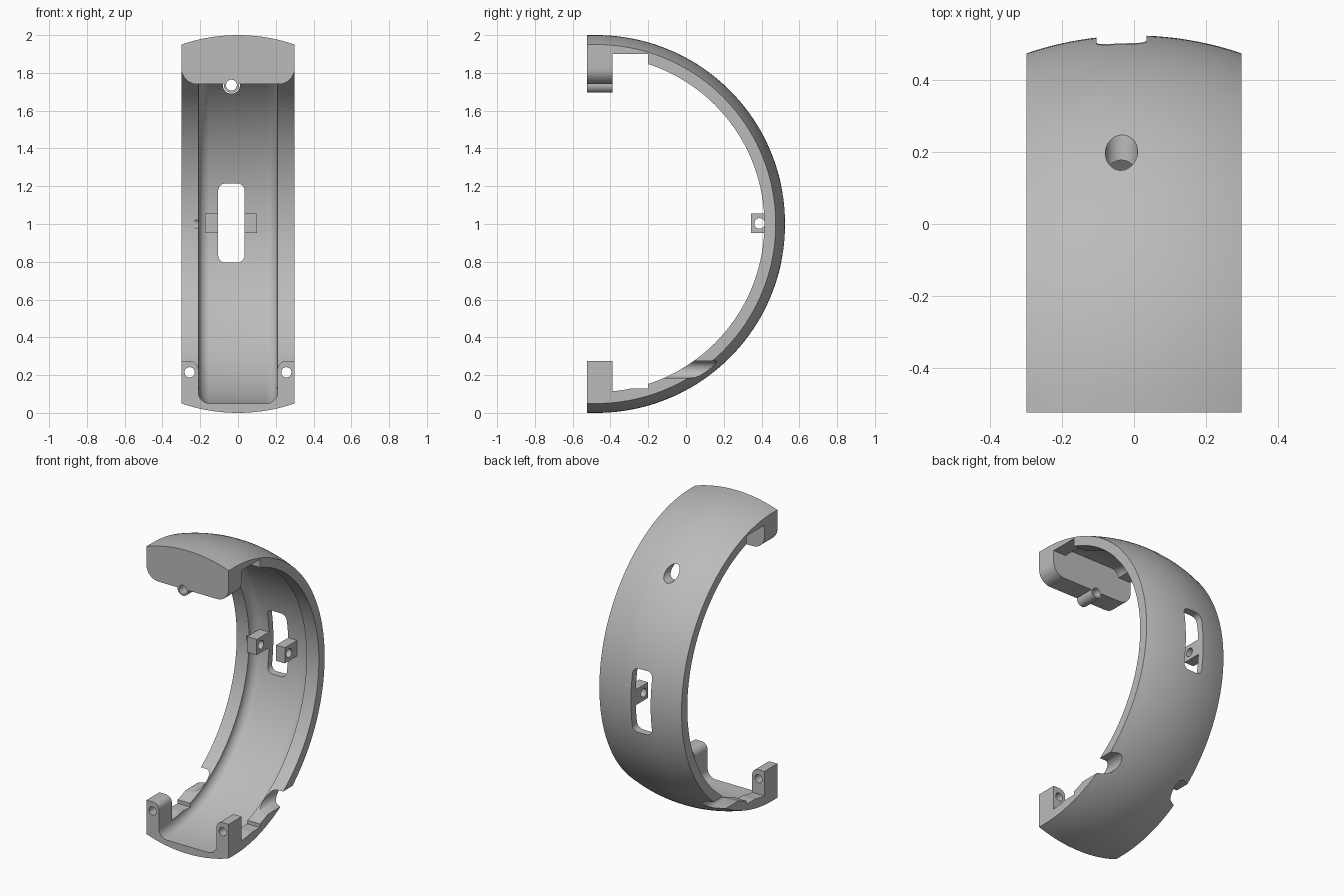
import bpy, bmesh
from math import sin, cos, pi, sqrt

if "Cube" in bpy.data.objects:
    bpy.data.objects.remove(bpy.data.objects["Cube"])

grey = bpy.data.materials.new("plain grey")
grey.use_nodes = True
COLOUR = (0.5, 0.5, 0.5, 1)
grey.diffuse_color = COLOUR
grey.node_tree.nodes["Principled BSDF"].inputs["Base Color"].default_value = COLOUR

CY, CZ = -0.475, 1.0      # arc centre
FRONT, PAD = -0.525, -0.39  # end faces and back of the end blocks
W = 0.3                   # half width


def skin(name, rings):
    """Closed solid through a series of matching outlines."""
    bm = bmesh.new()
    loops = [[bm.verts.new(p) for p in ring] for ring in rings]
    n = len(loops[0])
    for a, b in zip(loops, loops[1:]):
        for i in range(n):
            j = (i + 1) % n
            bm.faces.new((a[i], a[j], b[j], b[i]))
    bm.faces.new(loops[0])
    bm.faces.new(loops[-1])
    bmesh.ops.recalc_face_normals(bm, faces=bm.faces)
    mesh = bpy.data.meshes.new(name)
    bm.to_mesh(mesh)
    bm.free()
    mesh.materials.append(grey)
    ob = bpy.data.objects.new(name, mesh)
    bpy.context.collection.objects.link(ob)
    return ob


def prism(name, outline, lo, hi, axis="y"):
    """Outline (u, z) pushed along y, or outline (y, z) pushed along x."""
    if axis == "y":
        return skin(name, [[(u, d, z) for u, z in outline] for d in (lo, hi)])
    return skin(name, [[(d, u, z) for u, z in outline] for d in (lo, hi)])


def arc(u, z, r, start, end, steps=10):
    return [(u + r * cos(start + (end - start) * i / steps),
             z + r * sin(start + (end - start) * i / steps)) for i in range(steps + 1)]


def circle(u, z, r):
    return arc(u, z, r, 0, 2 * pi, 40)[:-1]


def rect(u0, u1, z0, z1):
    return [(u0, z0), (u1, z0), (u1, z1), (u0, z1)]


def crown(x, drop=0.0):
    return 1 - 0.925 + sqrt(0.925 ** 2 - x * x) - drop


def combine(target, tool, operation):
    mod = target.modifiers.new(tool.name, "BOOLEAN")
    mod.operation, mod.object, mod.solver = operation, tool, "EXACT"
    bpy.context.view_layer.objects.active = target
    bpy.ops.object.modifier_apply(modifier=mod.name)
    bpy.data.objects.remove(tool)


# Crowned half band with a round-cornered channel inside
xs = [-W + W * i / 10 for i in range(21)]
section = [(x, crown(x)) for x in xs] + [(W, 0.89)]
section += arc(0.15, 0.89, 0.06, 0, pi / 2) + arc(-0.15, 0.89, 0.06, pi / 2, pi)
section += [(-W, 0.89)]
turns = [pi / 2 - pi * i / 128 for i in range(129)]
stations = [(FRONT, pi / 2)] + [(CY, t) for t in turns] + [(FRONT, -pi / 2)]
band = skin("band", [[(x, y + r * cos(t), CZ + r * sin(t)) for x, r in section]
                     for y, t in stations])

# Rim relief behind the end blocks, slot and screw access cuts
SX = -0.035
slot = (arc(0.0, 1.175, 0.04, 0, pi / 2) + arc(-0.065, 1.175, 0.04, pi / 2, pi)
        + arc(-0.065, 0.835, 0.04, pi, 1.5 * pi) + arc(0.0, 0.835, 0.04, 1.5 * pi, 2 * pi))
slot = [(x - 0.005, z) if x > SX else (x, z) for x, z in slot]
combine(band, prism("relief", rect(-0.4, 0.4, 0.13, 1.9), PAD, -0.2), "DIFFERENCE")
combine(band, prism("slot", slot, 0.2, 0.7), "DIFFERENCE")
combine(band, prism("upper_access", circle(SX, 1.735, 0.045), 0, 0.5), "DIFFERENCE")
combine(band, prism("rim_notch", circle(0.39, 1.0, 0.033), -0.23, -0.2, "x"), "DIFFERENCE")
for s in (-1, 1):
    notch = [(s * x, z) for x, z in arc(0.258, 0.23, 0.045, pi / 2, 1.5 * pi)
             + [(0.35, 0.185), (0.35, 0.275)]]
    combine(band, prism("lower_access", notch, -0.19, 0.4), "DIFFERENCE")

# Upper end block with rounded lower corners and a screw boss
block = [(x, CZ + crown(x, 0.015)) for x in xs]
block += arc(0.215, 1.825, 0.085, 0, -pi / 2) + arc(-0.215, 1.825, 0.085, -pi / 2, -pi)
combine(band, prism("end_block", block, FRONT, PAD), "UNION")
combine(band, prism("screw_boss", circle(SX, 1.735, 0.04), FRONT, PAD), "UNION")
combine(band, prism("boss_hole", circle(SX, 1.735, 0.029), -0.6, -0.3), "DIFFERENCE")

# Lower pair of drilled posts
for s in (-1, 1):
    post = [(s * x, z) for x, z in [(W, 0.08), (W, 0.275)]
            + arc(0.255, 0.23, 0.045, pi / 2, pi) + [(0.21, 0.08)]]
    combine(band, prism("post", post, FRONT, PAD), "UNION")
    combine(band, prism("post_hole", circle(s * 0.256, 0.215, 0.027), -0.6, -0.3), "DIFFERENCE")

# Drilled lugs on both sides of the slot
for x0, x1 in ((-0.175, -0.105), (0.035, 0.1)):
    combine(band, prism("lug", rect(0.345, 0.49, 0.952, 1.055), x0, x1, "x"), "UNION")
    combine(band, prism("lug_hole", circle(0.39, 1.003, 0.028), x0 - 0.02, x1 + 0.02, "x"),
            "DIFFERENCE")

# Smooth shading with sharp edges kept
bpy.ops.object.select_all(action="DESELECT")
band.select_set(True)
bpy.context.view_layer.objects.active = band
bpy.ops.object.shade_smooth_by_angle(angle=0.5)
